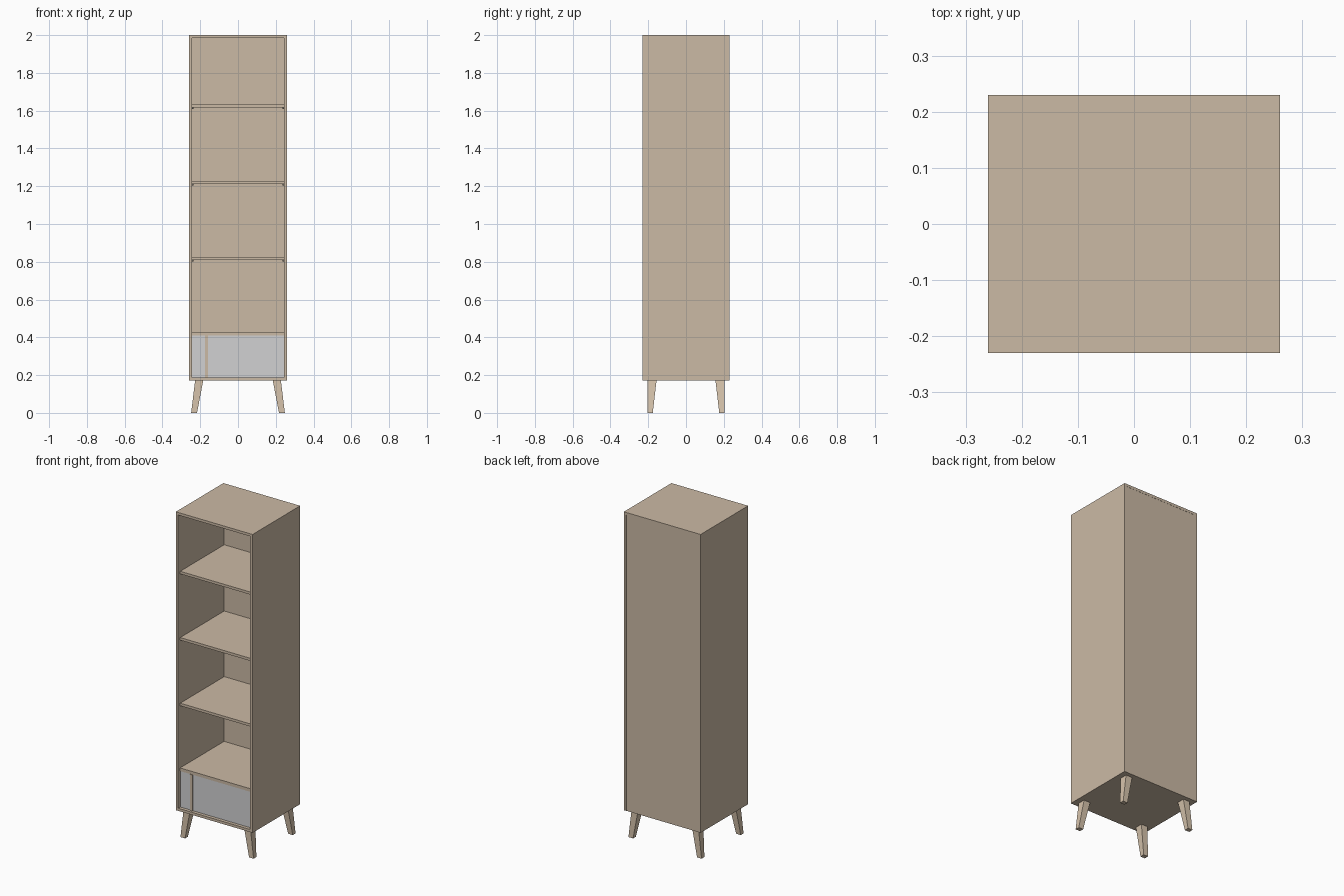
import bpy, bmesh

if "Cube" in bpy.data.objects:
    bpy.data.objects.remove(bpy.data.objects["Cube"])


def material(name, rgb):
    m = bpy.data.materials.new(name)
    m.diffuse_color = (*rgb, 1)
    m.use_nodes = True
    m.node_tree.nodes["Principled BSDF"].inputs["Base Color"].default_value = m.diffuse_color
    return m


oak = material("light oak", (0.60, 0.49, 0.375))
leg_oak = material("pale leg oak", (0.67, 0.545, 0.41))
grey = material("pale grey", (0.64, 0.64, 0.65))
metal = material("dark metal", (0.12, 0.11, 0.10))


def finish(name, bm, mat):
    bmesh.ops.recalc_face_normals(bm, faces=bm.faces)
    mesh = bpy.data.meshes.new(name)
    bm.to_mesh(mesh)
    bm.free()
    mesh.materials.append(mat)
    obj = bpy.data.objects.new(name, mesh)
    bpy.context.collection.objects.link(obj)
    return obj


def frustum(name, low, high, z0, z1, mat):
    """Block between two rectangles (x0, x1, y0, y1) at heights z0 and z1."""
    bm = bmesh.new()
    rings = []
    for (x0, x1, y0, y1), z in ((low, z0), (high, z1)):
        rings.append([bm.verts.new((x, y, z)) for x, y in
                      ((x0, y0), (x1, y0), (x1, y1), (x0, y1))])
    bm.faces.new(rings[0][::-1])
    bm.faces.new(rings[1])
    for i in range(4):
        j = (i + 1) % 4
        bm.faces.new((rings[0][i], rings[0][j], rings[1][j], rings[1][i]))
    return finish(name, bm, mat)


def box(name, x0, x1, y0, y1, z0, z1, mat=oak):
    return frustum(name, (x0, x1, y0, y1), (x0, x1, y0, y1), z0, z1, mat)


W, D, T = 0.26, 0.23, 0.016      # half width, half depth, board thickness
Z0, Z1 = 0.172, 2.0              # underside and top of the carcass
IN = W - T                       # inner half width
BACK = D - T                     # inner face of the back

# Carcass
box("top_panel", -W, W, -D, D, Z1 - T, Z1)
box("left_side", -W, -IN, -D, D, Z0, Z1 - T)
box("right_side", IN, W, -D, D, Z0, Z1 - T)
box("bottom_panel", -IN, IN, -D, D - 0.001, Z0, Z0 + T)
box("back_panel", -IN, IN, BACK, D - 0.001, Z0 + T, Z1 - T)

# Fixed shelf above the compartment
box("fixed_shelf", -IN, IN, -D + 0.018, BACK, 0.409, 0.428)

# Loose shelves on small pins
for n, z in enumerate((0.809, 1.211, 1.617), 1):
    box(f"shelf_{n}", -IN + 0.001, IN - 0.001, -D + 0.018, BACK, z, z + T)
    for sx in (-1, 1):
        for y in (-0.17, 0.16):
            xs = sorted((sx * IN, sx * (IN - 0.009)))
            box(f"shelf_pin_{n}", *xs, y - 0.004, y + 0.004, z - 0.008, z, metal)

# Closed compartment: two grey fronts and the upright between them
box("narrow_front", -IN, -0.174, -D + 0.02, -D + 0.036, Z0 + T, 0.409, grey)
box("wide_front", -0.158, IN, -D + 0.02, -D + 0.036, Z0 + T, 0.409, grey)
box("upright", -0.174, -0.158, -D + 0.014, BACK, Z0 + T, 0.409)

# Tapered legs, splayed sideways with a straight outer face
for sx, side in ((-1, "left"), (1, "right")):
    for sy, end in ((-1, "front"), (1, "back")):
        low = (sx * 0.248, sx * 0.217, sy * 0.203, sy * 0.176)
        high = (sx * 0.227, sx * 0.184, sy * 0.203, sy * 0.156)
        frustum(f"{end}_{side}_leg", low, high, 0, Z0, leg_oak)
